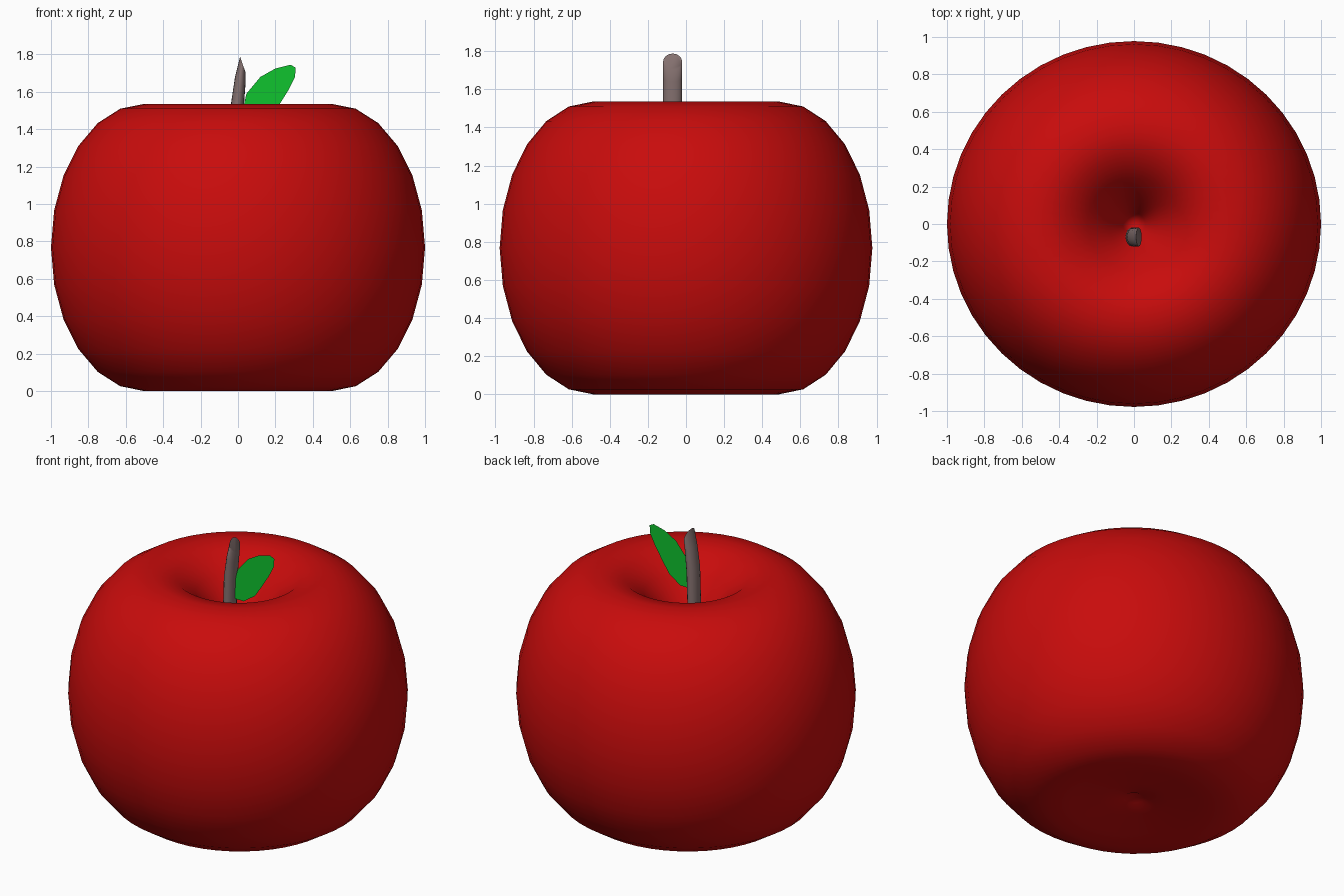
import bpy, bmesh, math

if "Cube" in bpy.data.objects:
    bpy.data.objects.remove(bpy.data.objects["Cube"])

def material(name, rgb):
    m = bpy.data.materials.new(name)
    m.diffuse_color = (*rgb, 1)
    m.use_nodes = True
    m.node_tree.nodes["Principled BSDF"].inputs["Base Color"].default_value = m.diffuse_color
    return m

def make_object(name, bm, mat, smooth=None):
    bmesh.ops.recalc_face_normals(bm, faces=bm.faces)
    me = bpy.data.meshes.new(name)
    bm.to_mesh(me)
    bm.free()
    ob = bpy.data.objects.new(name, me)
    bpy.context.collection.objects.link(ob)
    me.materials.append(mat)
    if smooth:
        bpy.ops.object.select_all(action='DESELECT')
        ob.select_set(True)
        bpy.context.view_layer.objects.active = ob
        bpy.ops.object.shade_smooth_by_angle(angle=math.radians(smooth))
    return ob

def bridge(bm, a, b):
    n = len(a)
    for i in range(n):
        bm.faces.new((a[i], a[(i + 1) % n], b[(i + 1) % n], b[i]))

# Apple body: elliptical outer profile, shallow base dimple, deep stem well
H, SEG = 0.768, 48
outer = [(0.5 + 0.5 * math.cos(math.radians(t)), H + H * math.sin(math.radians(t)))
         for t in range(-90, 91, 15)]
base = [(0.06, 0.045), (0.2, 0.03), (0.37, 0.012)]
well = [(0.37, 1.508), (0.25, 1.41), (0.14, 1.27), (0.06, 1.13)]
bm = bmesh.new()
rings = []
for r, z in base + outer + well:
    rings.append([bm.verts.new((r * math.cos(2 * math.pi * i / SEG),
                                0.978 * r * math.sin(2 * math.pi * i / SEG), z))
                  for i in range(SEG)])
for a, b in zip(rings, rings[1:]):
    bridge(bm, a, b)
for ring, z in ((rings[0], 0.075), (rings[-1], 1.0)):
    tip = bm.verts.new((0, 0, z))
    for i in range(SEG):
        bm.faces.new((ring[i], ring[(i + 1) % SEG], tip))
make_object("apple_body", bm, material("red_skin", (0.58, 0.0035, 0.0035)), 80)

# Stem: leaning oval tube with a slanted cut facing +x; (x, z, half width, slant)
bm = bmesh.new()
rings = []
for x, z, rx, slant in ((-0.012, 1.05, 0.034, 0), (-0.01, 1.3, 0.034, 0),
                        (-0.003, 1.53, 0.034, 0.01), (0.012, 1.66, 0.028, 0.02),
                        (0.026, 1.745, 0.015, 0.043)):
    rings.append([])
    for i in range(16):
        c, s = math.cos(math.pi * i / 8), math.sin(math.pi * i / 8)
        rings[-1].append(bm.verts.new((x + rx * c, -0.07 + 0.05 * s, z - slant * c)))
for a, b in zip(rings, rings[1:]):
    bridge(bm, a, b)
bm.faces.new(rings[0])
bm.faces.new(rings[-1])
make_object("stem", bm, material("brown_stem", (0.24, 0.17, 0.165)), 80)

# Leaf: flat upright blade beside the stem
outline = [(0.025, 1.40), (0.09, 1.40), (0.17, 1.455), (0.22, 1.53), (0.27, 1.61),
           (0.305, 1.68), (0.308, 1.73), (0.28, 1.745), (0.2, 1.725), (0.12, 1.68),
           (0.045, 1.59), (0.025, 1.5)]
bm = bmesh.new()
bm.faces.new([bm.verts.new((x, -0.07, z)) for x, z in outline])
make_object("leaf", bm, material("green_leaf", (0.005, 0.55, 0.028)))
